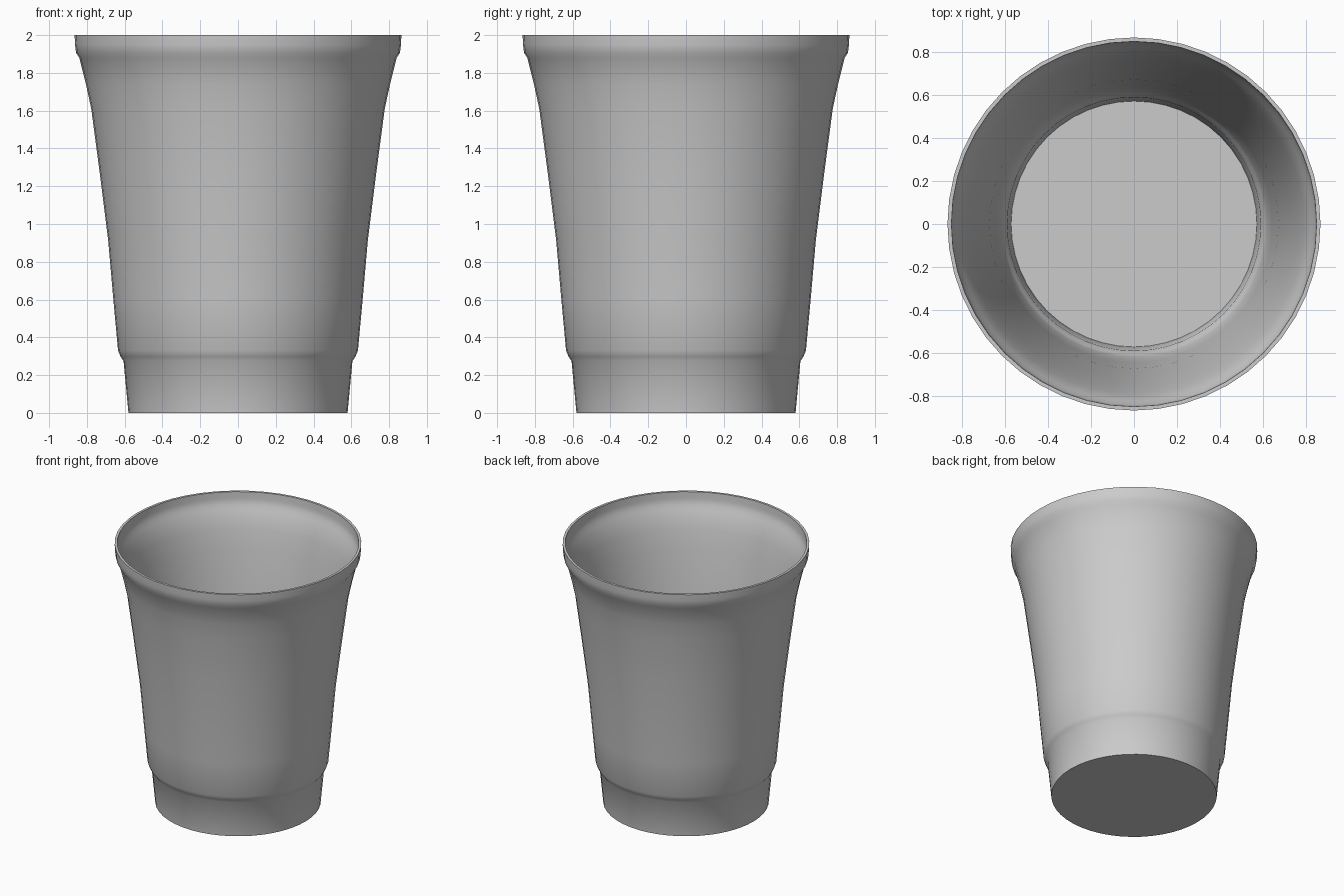
import bpy, bmesh, math

if "Cube" in bpy.data.objects:
    bpy.data.objects.remove(bpy.data.objects["Cube"])

SEGMENTS = 48
WALL = 0.018

# outer wall profile (radius, height), from base to rim
outer = [(0.58, 0), (0.606, 0.275), (0.622, 0.298), (0.635, 0.33), (0.66, 0.6), (0.688, 0.92),
         (0.732, 1.27), (0.777, 1.61), (0.805, 1.74), (0.84, 1.88),
         (0.857, 1.905), (0.863, 1.95), (0.865, 2.0)]

# inner wall follows the outer one, down to the inside floor
inner = [(r - WALL, z) for r, z in reversed(outer[1:])]
inner.append((outer[0][0] - 0.01, 0.02))

# spin the closed profile into a cup
bm = bmesh.new()
profile = [(0, 0)] + outer + inner + [(0, 0.02)]
verts = [bm.verts.new((r, 0, z)) for r, z in profile]
edges = [bm.edges.new(pair) for pair in zip(verts, verts[1:])]
bmesh.ops.spin(bm, geom=verts + edges, cent=(0, 0, 0), axis=(0, 0, 1),
               angle=math.tau, steps=SEGMENTS, use_merge=False)
bmesh.ops.remove_doubles(bm, verts=bm.verts[:], dist=0.0005)
bmesh.ops.recalc_face_normals(bm, faces=bm.faces[:])

mesh = bpy.data.meshes.new("cup")
bm.to_mesh(mesh)
bm.free()
cup = bpy.data.objects.new("cup", mesh)
bpy.context.collection.objects.link(cup)

# smooth walls, sharp base and rim
bpy.context.view_layer.objects.active = cup
cup.select_set(True)
bpy.ops.object.shade_smooth_by_angle(angle=math.radians(40))
